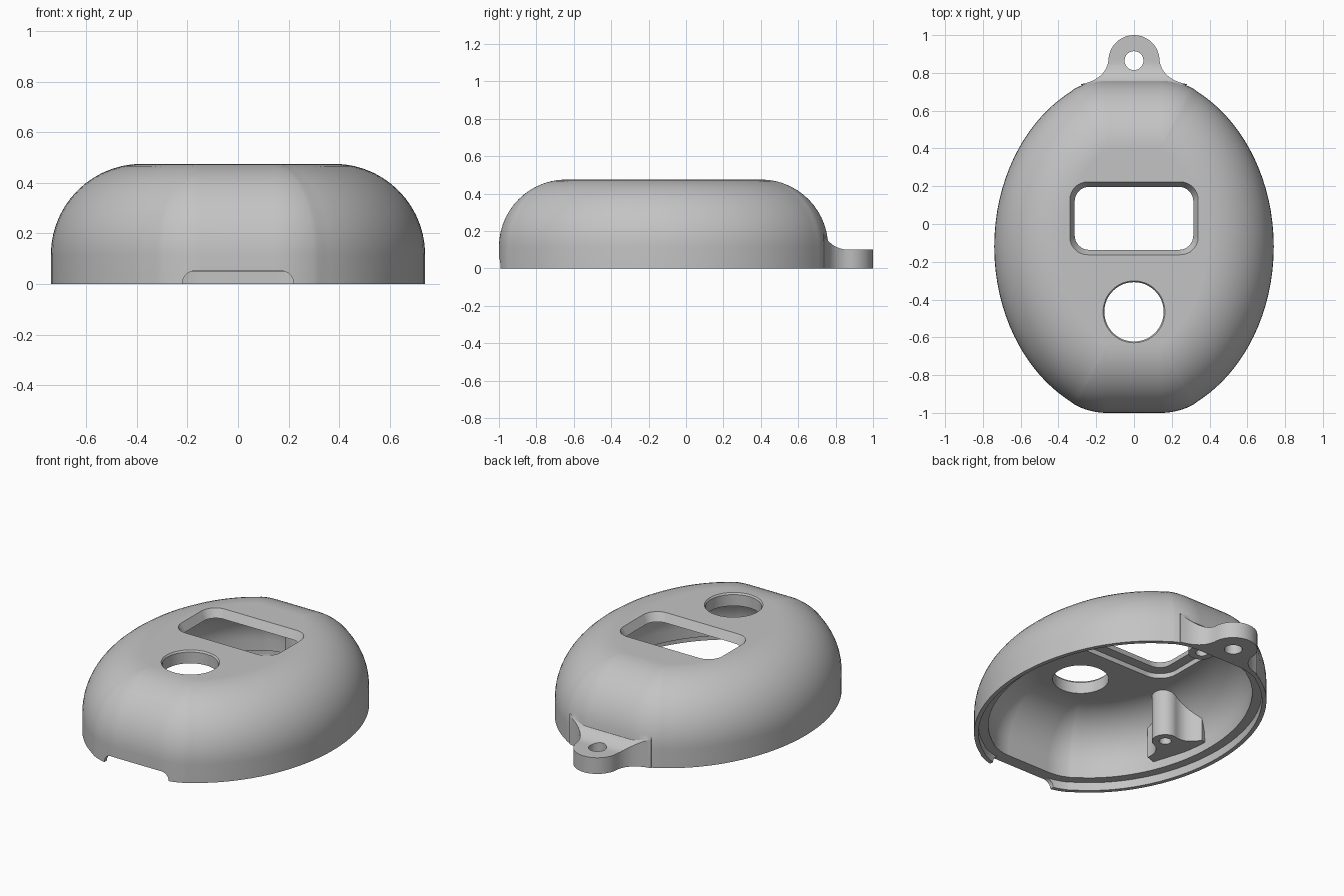
import bpy, bmesh
from math import sin, cos, pi, hypot, atan2, radians
from mathutils import Vector

if "Cube" in bpy.data.objects:
    bpy.data.objects.remove(bpy.data.objects["Cube"])

grey = bpy.data.materials.new("plain_grey")
grey.use_nodes = True
COLOUR = (0.55, 0.55, 0.55, 1)
grey.diffuse_color = COLOUR
grey.node_tree.nodes["Principled BSDF"].inputs["Base Color"].default_value = COLOUR

HEIGHT, ROUND, MID_Y = 0.475, 0.36, -0.12
HALF_X, HALF_Y, FLAT_Y = 0.74, 0.92, 0.88


def loft(name, rings):
    """Closed solid through rings of equal length, capped at both ends."""
    bm = bmesh.new()
    loops = [[bm.verts.new(p) for p in ring] for ring in rings]
    n = len(loops[0])
    for a, b in zip(loops, loops[1:]):
        for i in range(n):
            bm.faces.new((a[i], a[(i + 1) % n], b[(i + 1) % n], b[i]))
    bm.faces.new(loops[0][::-1])
    bm.faces.new(loops[-1])
    bmesh.ops.remove_doubles(bm, verts=bm.verts, dist=0.0002)
    bmesh.ops.recalc_face_normals(bm, faces=bm.faces)
    mesh = bpy.data.meshes.new(name)
    bm.to_mesh(mesh)
    bm.free()
    obj = bpy.data.objects.new(name, mesh)
    bpy.context.collection.objects.link(obj)
    mesh.materials.append(grey)
    return obj


def combine(target, tool, operation):
    """Apply a boolean and discard the tool."""
    bpy.context.view_layer.objects.active = target
    mod = target.modifiers.new("combine", "BOOLEAN")
    mod.operation, mod.solver, mod.object = operation, "EXACT", tool
    bpy.ops.object.modifier_apply(modifier=mod.name)
    bpy.data.objects.remove(tool)


def prism(name, outline, z0, z1):
    return loft(name, [[(x, y, z) for x, y in outline] for z in (z0, z1)])


def drill(name, x, y, profile):
    """Round solid from (radius, z) pairs."""
    return loft(name, [[(x + r * cos(2 * pi * i / 48), y + r * sin(2 * pi * i / 48), z)
                        for i in range(48)] for r, z in profile])


# Body outline: flat-ended ellipse, stored as an inner core plus normals
def body_core(steps=28):
    quarter, corner = [], None
    for i in range(steps + 1):
        t = pi / 2 * i / steps
        c, s = cos(t), sin(t)
        d = hypot(HALF_X * c, HALF_Y * s)
        p = (HALF_X ** 2 * c / d - ROUND * c, HALF_Y ** 2 * s / d - ROUND * s)
        if p[1] > FLAT_Y - ROUND:
            corner = corner or (quarter[-1][0], FLAT_Y - ROUND)
            p = corner
        quarter.append((*p, c, s))
    half = quarter + [(-x, y, -c, s) for x, y, c, s in reversed(quarter)]
    return half + [(x, -y, c, -s) for x, y, c, s in reversed(half[1:-1])]


CORE = body_core()


def ring(offset, z):
    k = ROUND - offset
    return [(x + c * k, y + s * k + MID_Y, z) for x, y, c, s in CORE]


def dome(wall, top, steps=14):
    """Rounded shoulder rings from the wall up to the top."""
    r = ROUND - wall
    return [ring(ROUND - r * cos(pi / 2 * i / steps), top - r + r * sin(pi / 2 * i / steps))
            for i in range(steps + 1)]


# Shell with a stepped rim and a hollow inside
WALL, LIP, STEP = 0.08, 0.025, 0.05
CEILING = HEIGHT - WALL
shell = loft("shell", dome(WALL, CEILING)[::-1]
             + [ring(WALL, STEP), ring(LIP, STEP), ring(LIP, 0), ring(0, 0)]
             + dome(0, HEIGHT))


# Lug outline: round nose facing inward or outward, flaring into the wall
def lug(cx, cy, angle, r, length, width, extra):
    side = []
    for i in range(11):
        t = i / 10
        a, b, c = (1 - t) ** 2, 2 * t * (1 - t), t * t
        side.append((a * r + b * r * 1.12 + c * width, -length * (b * 0.8 + c)))
    nose = [(r * cos(pi * i / 24), r * sin(pi * i / 24)) for i in range(1, 24)]
    pts = [(width, -length - extra)] if extra else []
    pts += side[::-1] + nose + [(-x, y) for x, y in side]
    pts += [(-width, -length - extra)] if extra else []
    ca, sa = cos(angle), sin(angle)
    return [(cx + x * ca - y * sa, cy + x * sa + y * ca) for x, y in pts]


# Key-ring tab with a concave sweep into the body
TAB_Y, TAB_TOP, SWEEP = 0.865, 0.1, 0.14
tab = prism("tab", lug(0, TAB_Y, 0, 0.135, 0.125, 0.28, 0.004), 0, TAB_TOP + SWEEP)
curve = [(TAB_Y - SWEEP * cos(pi / 2 * i / 10), TAB_TOP + SWEEP * (1 - sin(pi / 2 * i / 10)))
         for i in range(11)]
curve += [(1.1, TAB_TOP), (1.1, 0.4), (TAB_Y - SWEEP, 0.4)]
combine(tab, loft("tab_sweep", [[(x, y, z) for y, z in curve] for x in (-0.5, 0.5)]),
        "DIFFERENCE")
combine(shell, tab, "UNION")

# Screw posts joined to the inner wall
POSTS = [(-0.48, -0.30, Vector((-0.95, -0.3))), (0, 0.59, Vector((0, 1)))]
POST_Z = 0.1
for x, y, out in POSTS:
    post = prism("post", lug(x, y, atan2(out.y, out.x) + pi / 2, 0.075, 0.1, 0.18, 0.06),
                 POST_Z, HEIGHT - 0.04)
    limit = loft("post_limit", [ring(0.04, 0.02)] + dome(0.04, HEIGHT - 0.04))
    combine(post, limit, "INTERSECT")
    combine(shell, post, "UNION")
    combine(shell, drill("screw_hole", x, y, [(0.034, 0.02), (0.034, 0.33)]), "DIFFERENCE")


# Display window: sloped sides, with a wider seat underneath
def window_ring(grow, z):
    hx, hy, r = 0.34 + grow, 0.193 + grow, 0.095 + grow * 0.7
    pts = []
    for q, (sx, sy) in enumerate(((1, 1), (-1, 1), (-1, -1), (1, -1))):
        for i in range(9):
            a = pi / 2 * (q + i / 8)
            pts.append((sx * (hx - r) + r * cos(a), 0.03 + sy * (hy - r) + r * sin(a), z))
    return pts


combine(shell, loft("window_cut", [window_ring(g, z) for g, z in (
    (0.035, 0.34), (0.035, 0.425), (-0.026, 0.425), (0, HEIGHT), (0.013, 0.5))]), "DIFFERENCE")

# Button hole with a fine chamfer, and the key-ring hole
combine(shell, drill("button_cut", 0, -0.465, [
    (0.157, 0.3), (0.157, 0.465), (0.164, HEIGHT), (0.182, 0.5)]), "DIFFERENCE")
combine(shell, drill("ring_cut", 0, TAB_Y, [(0.05, -0.1), (0.05, 0.3)]), "DIFFERENCE")

# Rounded notch in the front rim
arch = [(0.17 + 0.05 * cos(pi / 2 * i / 8), 0.052 * sin(pi / 2 * i / 8)) for i in range(9)]
arch = [(0.22, -0.05)] + arch
arch += [(-x, z) for x, z in reversed(arch)]
combine(shell, loft("notch_cut", [[(x, y, z) for x, z in arch] for y in (-1.1, -0.945)]),
        "DIFFERENCE")

# Smooth shading with crisp edges
bpy.ops.object.select_all(action="DESELECT")
shell.select_set(True)
bpy.context.view_layer.objects.active = shell
bpy.ops.object.shade_smooth_by_angle(angle=radians(30))
weighted = shell.modifiers.new("even_shading", "WEIGHTED_NORMAL")
weighted.keep_sharp = True
